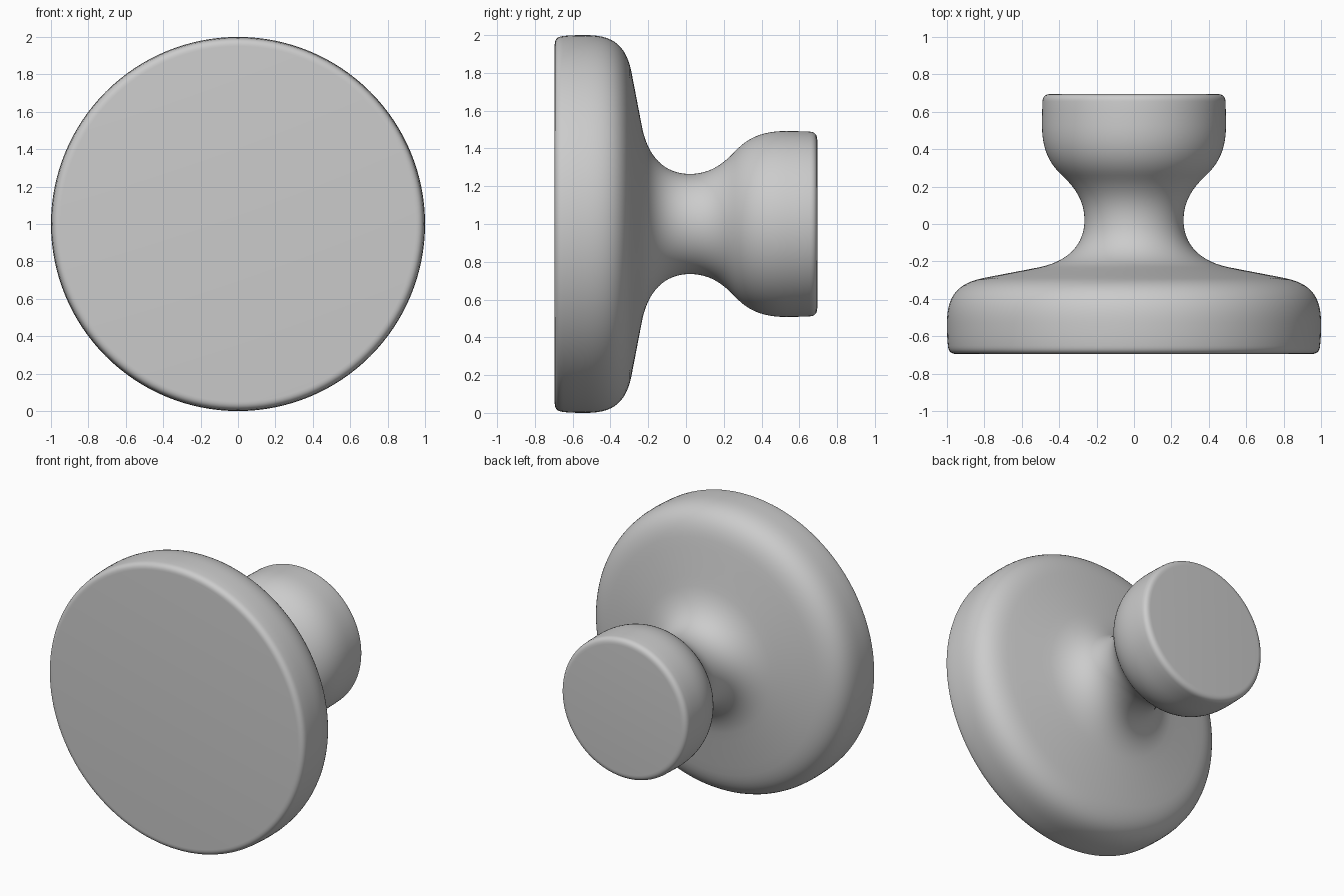
import bpy, bmesh, math
from mathutils import Vector
from mathutils.geometry import interpolate_bezier

if "Cube" in bpy.data.objects:
    bpy.data.objects.remove(bpy.data.objects["Cube"])

SIDES = 128

# Half profile as (radius, y): each row is a Bezier span (4 points) and how many points it gets
spans = [
    ((0.95, -0.695), (0.978, -0.695), (0.993, -0.68), (0.995, -0.65), 8),   # front rim
    ((0.995, -0.65), (0.999, -0.62), (1.0, -0.58), (1.0, -0.53), 5),        # disc side
    ((1.0, -0.53), (1.0, -0.39), (0.95, -0.32), (0.81, -0.29), 14),         # disc shoulder
    ((0.81, -0.29), (0.71, -0.27), (0.60, -0.25), (0.50, -0.23), 6),        # sloped back
    ((0.50, -0.23), (0.34, -0.195), (0.265, -0.10), (0.265, 0.02), 16),     # neck
    ((0.265, 0.02), (0.265, 0.12), (0.31, 0.19), (0.385, 0.26), 12),        # neck flare
    ((0.385, 0.26), (0.46, 0.33), (0.492, 0.41), (0.492, 0.53), 12),        # end bulb
    ((0.492, 0.53), (0.492, 0.57), (0.491, 0.61), (0.489, 0.655), 4),       # end side
    ((0.489, 0.655), (0.488, 0.68), (0.475, 0.695), (0.445, 0.695), 8),     # end rim
]
profile = [Vector((0, -0.695, 0))]
for a, b, c, d, n in spans:
    pts = interpolate_bezier(*[Vector((*p, 0)) for p in (a, b, c, d)], n)
    profile += [p for p in pts if (p - profile[-1]).length > 1e-5]
profile.append(Vector((0, 0.695, 0)))

# Spin the profile about the y axis
bm = bmesh.new()
verts = [bm.verts.new(p) for p in profile]
edges = [bm.edges.new(pair) for pair in zip(verts, verts[1:])]
bmesh.ops.spin(bm, geom=verts + edges, cent=(0, 0, 0), axis=(0, 1, 0),
               angle=2 * math.pi, steps=SIDES, use_merge=False)
bmesh.ops.remove_doubles(bm, verts=bm.verts, dist=1e-5)
bmesh.ops.recalc_face_normals(bm, faces=bm.faces)

mesh = bpy.data.meshes.new("knob")
bm.to_mesh(mesh)
bm.free()
knob = bpy.data.objects.new("knob", mesh)
knob.location.z = 1.0
bpy.context.collection.objects.link(knob)

# Smooth shading
bpy.context.view_layer.objects.active = knob
knob.select_set(True)
bpy.ops.object.shade_smooth_by_angle(angle=math.radians(35))
